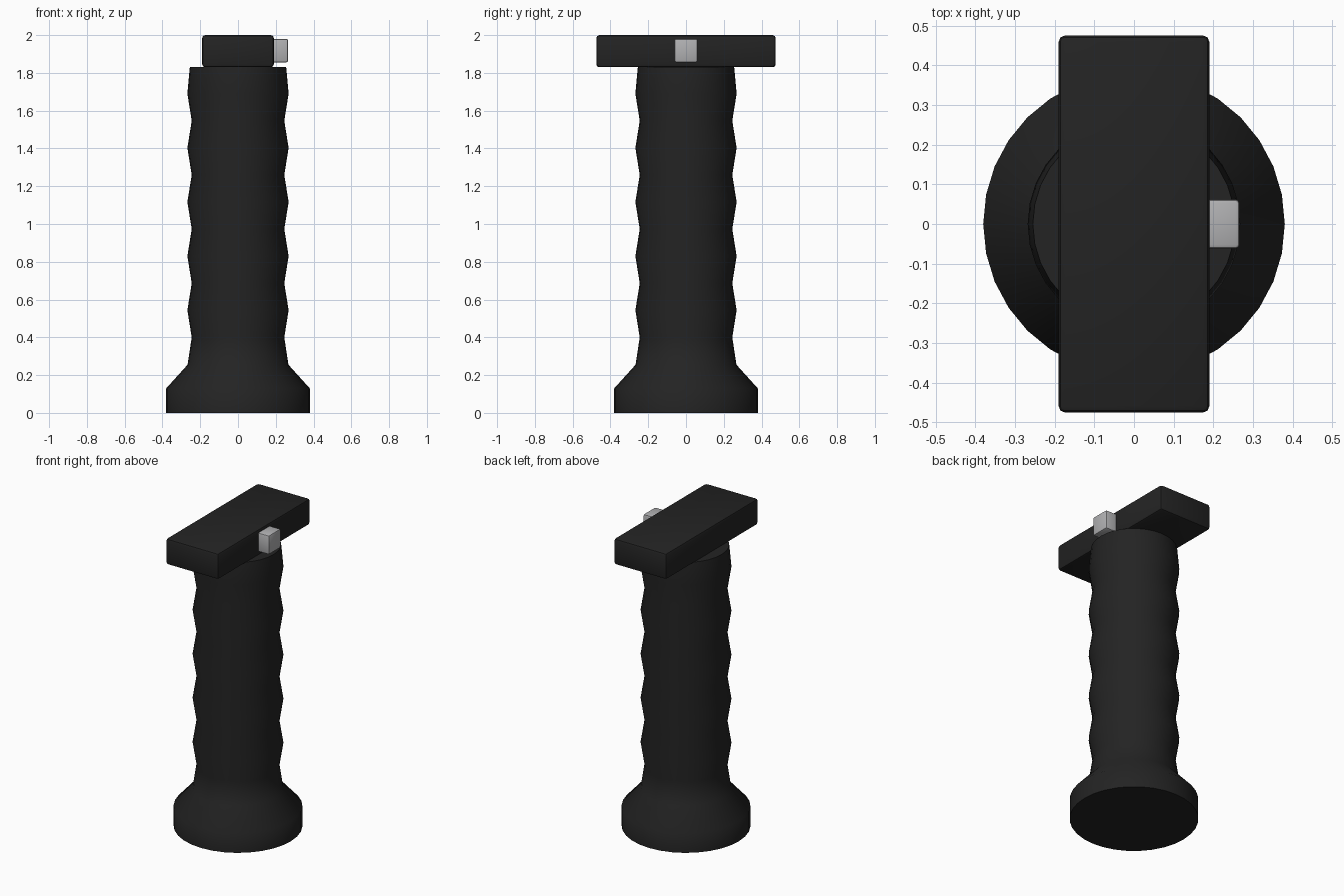
import bpy, bmesh, math

if "Cube" in bpy.data.objects:
    bpy.data.objects.remove(bpy.data.objects["Cube"])


def material(name, rgb):
    m = bpy.data.materials.new(name)
    m.diffuse_color = (*rgb, 1)
    m.use_nodes = True
    m.node_tree.nodes["Principled BSDF"].inputs["Base Color"].default_value = m.diffuse_color
    return m


BLACK = material("matte black", (0.017, 0.017, 0.017))
GREY = material("light grey", (0.44, 0.44, 0.45))


def finish(name, bm, mat, angle):
    bmesh.ops.recalc_face_normals(bm, faces=bm.faces)
    me = bpy.data.meshes.new(name)
    bm.to_mesh(me)
    bm.free()
    ob = bpy.data.objects.new(name, me)
    bpy.context.collection.objects.link(ob)
    me.materials.append(mat)
    bpy.ops.object.select_all(action='DESELECT')
    ob.select_set(True)
    bpy.context.view_layer.objects.active = ob
    bpy.ops.object.shade_smooth_by_angle(angle=math.radians(angle))
    return ob


def lathe(name, profile, mat, sides=32):
    bm = bmesh.new()
    rings = [[bm.verts.new((r * math.cos(2 * math.pi * i / sides),
                            r * math.sin(2 * math.pi * i / sides), z))
              for i in range(sides)] for r, z in profile]
    for a, b in zip(rings, rings[1:]):
        for i in range(sides):
            j = (i + 1) % sides
            bm.faces.new((a[i], a[j], b[j], b[i]))
    bm.faces.new(rings[0])
    bm.faces.new(rings[-1])
    return finish(name, bm, mat, 60)


def rounded_box(name, lo, hi, bevel, mat):
    bm = bmesh.new()
    bmesh.ops.create_cube(bm, size=1)
    for v in bm.verts:
        v.co = [(a + b) / 2 + c * (b - a) for a, b, c in zip(lo, hi, v.co)]
    bmesh.ops.bevel(bm, geom=bm.edges[:], offset=bevel, segments=2,
                    profile=0.5, affect='EDGES')
    return finish(name, bm, mat, 30)


# Grip: flared foot, then alternating finger ridges and grooves
profile = [(0.38, 0), (0.38, 0.13), (0.267, 0.255)]
for k in range(10):
    profile.append((0.245 if k % 2 == 0 else 0.268, 0.40 + k * 0.1433))
profile.append((0.255, 1.832))
lathe("grip", profile, BLACK)

# Mounting plate on top and its side button
rounded_box("mount_plate", (-0.19, -0.475, 1.83), (0.19, 0.475, 2.0), 0.016, BLACK)
rounded_box("release_button", (0.15, -0.062, 1.856), (0.266, 0.062, 1.98), 0.01, GREY)
